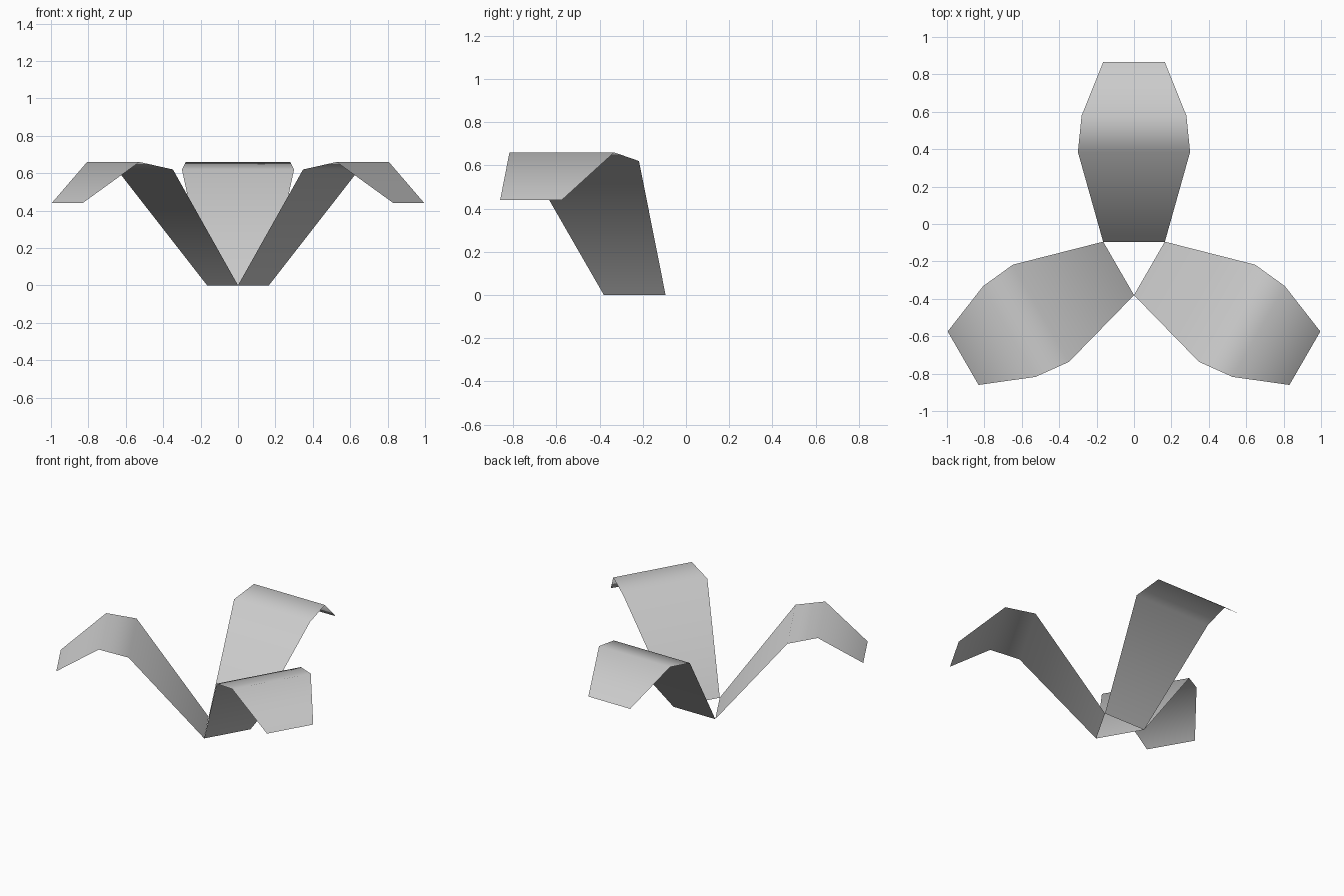
import bpy
import bmesh
from math import radians
from mathutils import Matrix, Vector

if "Cube" in bpy.data.objects:
    bpy.data.objects.remove(bpy.data.objects["Cube"])

# One plain grey for every leaf
grey = bpy.data.materials.new("light_grey")
grey.use_nodes = True
colour = (0.6, 0.6, 0.6, 1)
grey.diffuse_color = colour
grey.node_tree.nodes["Principled BSDF"].inputs["Base Color"].default_value = colour

# Leaf profile: distance from plant centre, height, half width
PROFILE = [(0.095, 0, 0.165), (0.575, 0.62, 0.30), (0.77, 0.66, 0.28), (1.055, 0.44, 0.165)]
CENTRE = Vector((0, -0.19, 0))


def make_leaf(name, angle):
    """A bent, paper-thin leaf strip turned about the plant centre."""
    bm = bmesh.new()
    rows = [[bm.verts.new((side * half, out, height)) for side in (-1, 1)]
            for out, height, half in PROFILE]
    for (a, b), (c, d) in zip(rows, rows[1:]):
        bm.faces.new((a, b, d, c)).smooth = True
    bm.transform(Matrix.Translation(CENTRE) @ Matrix.Rotation(radians(angle), 4, "Z"))
    mesh = bpy.data.meshes.new(name)
    bm.to_mesh(mesh)
    bm.free()
    mesh.materials.append(grey)
    bpy.context.collection.objects.link(bpy.data.objects.new(name, mesh))


# Three leaves, open in the middle
for name, angle in (("back_leaf", 0), ("right_leaf", 120), ("left_leaf", 240)):
    make_leaf(name, angle)
